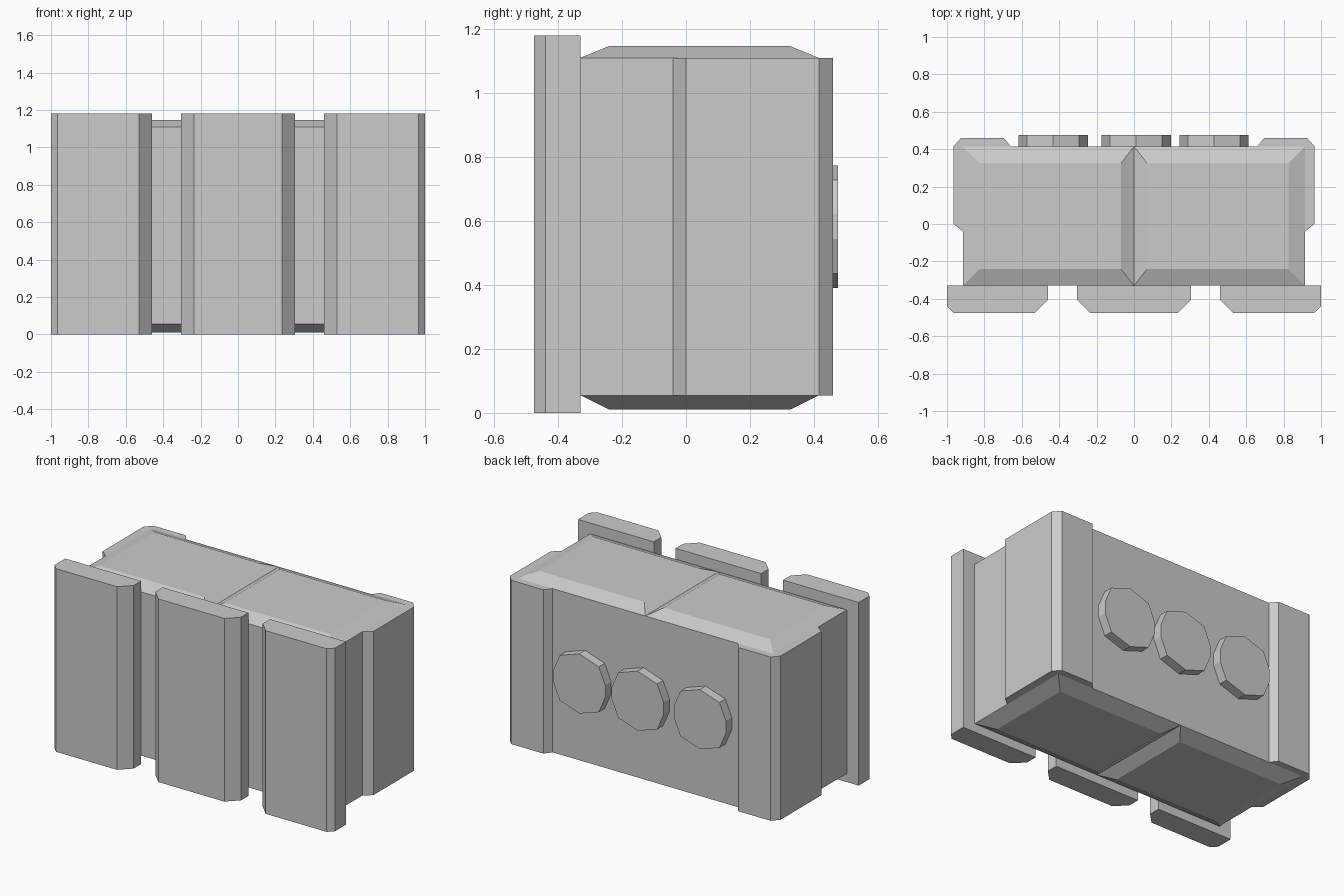
import bpy
import bmesh

default = bpy.data.objects.get("Cube")
if default:
    bpy.data.objects.remove(default, do_unlink=True)

grey = bpy.data.materials.new("plain_grey")
grey.use_nodes = True
grey.diffuse_color = (0.6, 0.6, 0.6, 1)
grey.node_tree.nodes["Principled BSDF"].inputs["Base Color"].default_value = (0.6, 0.6, 0.6, 1)


def loft(name, rings, mirror=False):
    """Skin a stack of matching rings, cap both ends, optionally mirror over x."""
    bm = bmesh.new()
    loops = [[bm.verts.new(p) for p in ring] for ring in rings]
    bm.faces.new(loops[0])
    bm.faces.new(loops[-1])
    for a, b in zip(loops, loops[1:]):
        for i in range(len(a)):
            j = (i + 1) % len(a)
            bm.faces.new((a[i], a[j], b[j], b[i]))
    bmesh.ops.recalc_face_normals(bm, faces=bm.faces)
    mesh = bpy.data.meshes.new(name)
    bm.to_mesh(mesh)
    bm.free()
    mesh.materials.append(grey)
    obj = bpy.data.objects.new(name, mesh)
    bpy.context.collection.objects.link(obj)
    if mirror:
        mod = obj.modifiers.new("mirror", "MIRROR")
        mod.use_mirror_merge = False
    return obj


def prism(name, outline, low, high, mirror=False):
    return loft(name, [[(x, y, z) for x, y in outline] for z in (low, high)], mirror)


def rectangle(x0, x1, y0, y1, z):
    return [(x0, y0, z), (x1, y0, z), (x1, y1, z), (x0, y1, z)]


# Body halves with sloped top and bottom panels meeting at a central groove
FRONT, BACK, LOW, HIGH = -0.33, 0.415, 0.055, 1.11
loft("body_halves", [
    rectangle(0.07, 0.825, -0.24, 0.325, 0.01),
    rectangle(0, 0.915, FRONT, BACK, LOW),
    rectangle(0, 0.915, FRONT, BACK, HIGH),
    rectangle(0.07, 0.825, -0.24, 0.325, 1.147),
], mirror=True)

# Cladding wrapped around the two back corners
prism("back_corner_cladding", [
    (0.915, -0.04), (0.965, 0), (0.965, 0.415), (0.925, 0.46),
    (0.695, 0.46), (0.66, BACK), (0.915, BACK),
], LOW, HIGH, mirror=True)

# Three tall front slabs with chamfered edges
prism("outer_front_slabs", [
    (0.46, FRONT), (0.46, -0.405), (0.53, -0.475),
    (0.965, -0.475), (1, -0.44), (1, FRONT),
], 0, 1.18, mirror=True)
prism("middle_front_slab", [
    (-0.305, FRONT), (-0.305, -0.405), (-0.235, -0.475),
    (0.235, -0.475), (0.305, -0.405), (0.305, FRONT),
], 0, 1.18)

# Row of ten-sided discs on the back
half = [(0, 0.192), (0.139, 0.146), (0.185, 0.039),
        (0.185, -0.039), (0.139, -0.146)]
disc = half + [(-x, -z) for x, z in half]
for side, cx in (("right", -0.432), ("middle", 0.012), ("left", 0.428)):
    loft("back_disc_" + side,
         [[(cx + x, y, 0.582 + z) for x, z in disc] for y in (BACK, 0.475)])
